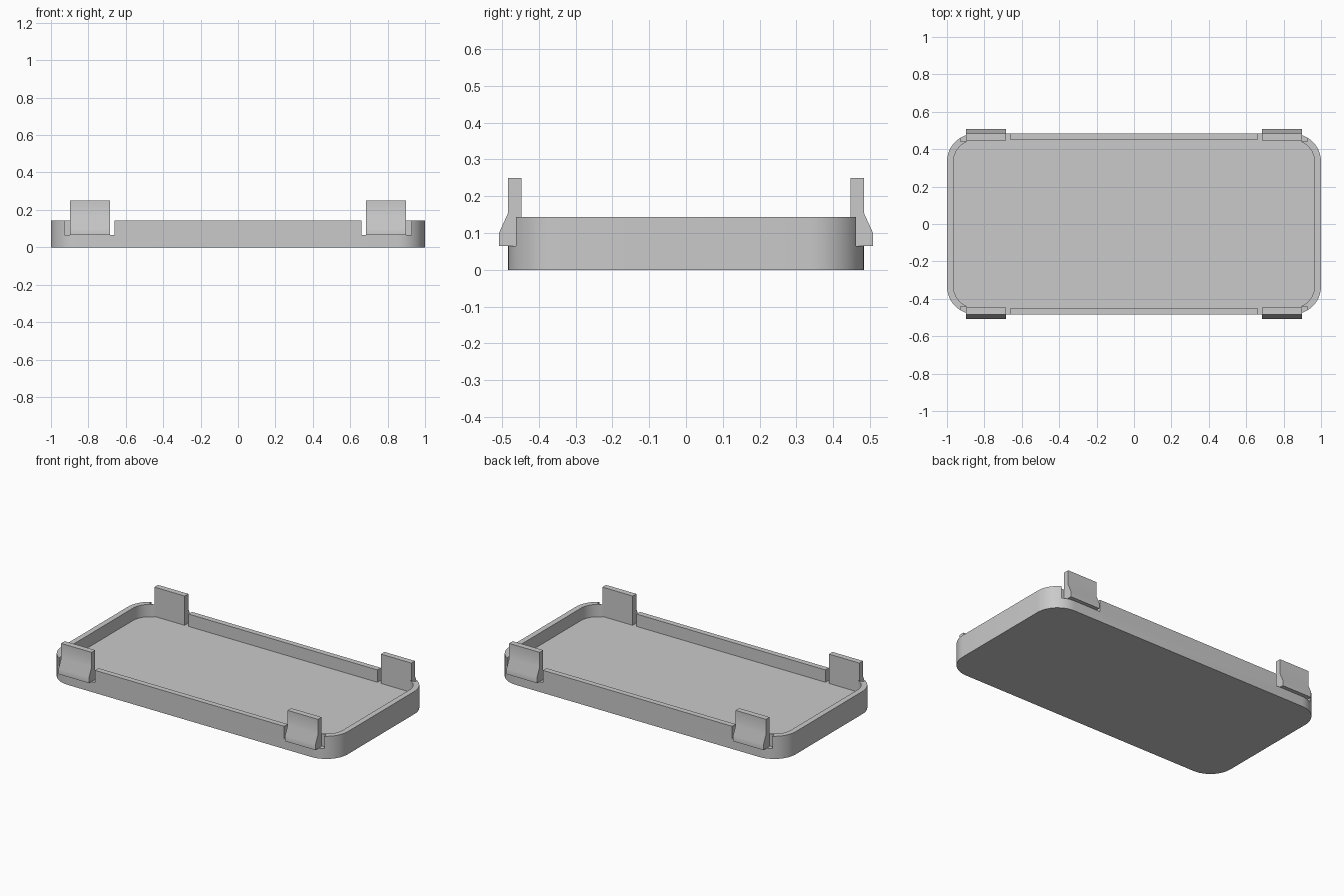
import bpy, bmesh, math

cube = bpy.data.objects.get("Cube")
if cube:
    bpy.data.objects.remove(cube, do_unlink=True)

HALF_X, HALF_Y, RADIUS = 1.0, 0.483, 0.15
WALL, FLOOR, RIM = 0.035, 0.065, 0.143

grey = bpy.data.materials.new("light_grey_plastic")
grey.use_nodes = True
colour = (0.59, 0.59, 0.59, 1)
grey.diffuse_color = colour
grey.node_tree.nodes["Principled BSDF"].inputs["Base Color"].default_value = colour


def prism(name, outline, offset):
    """Extrude a closed 3D outline along an offset into a solid object."""
    bm = bmesh.new()
    face = bm.faces.new([bm.verts.new(p) for p in outline])
    ext = bmesh.ops.extrude_face_region(bm, geom=[face])
    moved = [v for v in ext["geom"] if isinstance(v, bmesh.types.BMVert)]
    bmesh.ops.translate(bm, verts=moved, vec=offset)
    bmesh.ops.recalc_face_normals(bm, faces=bm.faces)
    mesh = bpy.data.meshes.new(name)
    bm.to_mesh(mesh)
    bm.free()
    mesh.materials.append(grey)
    obj = bpy.data.objects.new(name, mesh)
    bpy.context.collection.objects.link(obj)
    return obj


def rounded_rect(hx, hy, r, z, steps=12):
    points = []
    for q, (sx, sy) in enumerate([(1, 1), (-1, 1), (-1, -1), (1, -1)]):
        for i in range(steps + 1):
            a = math.pi / 2 * (q + i / steps)
            points.append((sx * (hx - r) + r * math.cos(a),
                           sy * (hy - r) + r * math.sin(a), z))
    return points


def activate(obj):
    bpy.ops.object.select_all(action='DESELECT')
    obj.select_set(True)
    bpy.context.view_layer.objects.active = obj


def cut(target, cutter):
    cutter.hide_render = True
    mod = target.modifiers.new("cut", 'BOOLEAN')
    mod.operation, mod.solver, mod.object = 'DIFFERENCE', 'EXACT', cutter
    activate(target)
    bpy.ops.object.modifier_apply(modifier=mod.name)
    bpy.data.objects.remove(cutter, do_unlink=True)


# Rounded tray with a thick floor, hollowed from above
tray = prism("tray", rounded_rect(HALF_X, HALF_Y, RADIUS, 0), (0, 0, RIM))
cut(tray, prism("hollow_cutter",
                rounded_rect(HALF_X - WALL, HALF_Y - WALL, RADIUS - WALL, FLOOR),
                (0, 0, 0.3)))

# Clip side profile in y (outward) and z, with a flared catch at its foot
CLIP = [(0.447, FLOOR), (0.508, FLOOR), (0.508, 0.1),
        (0.483, 0.155), (0.483, 0.25), (0.447, 0.25)]

parts = [tray]
for sx, side in ((1, "left"), (-1, "right")):
    for sy, end in ((-1, "front"), (1, "back")):
        # Notch through the rim around each clip, level with the floor
        notch = [(sx * 0.66, sy * y, z) for y, z in
                 ((0.44, FLOOR), (0.6, FLOOR), (0.6, 0.3), (0.44, 0.3))]
        cut(tray, prism("notch_cutter", notch, (sx * 0.267, 0, 0)))
        # Upright snap clip standing in the notch
        outline = [(sx * 0.685, sy * y, z) for y, z in CLIP]
        parts.append(prism(f"{end}_{side}_clip", outline, (sx * 0.212, 0, 0)))

for part in parts:
    activate(part)
    bpy.ops.object.shade_smooth_by_angle()
